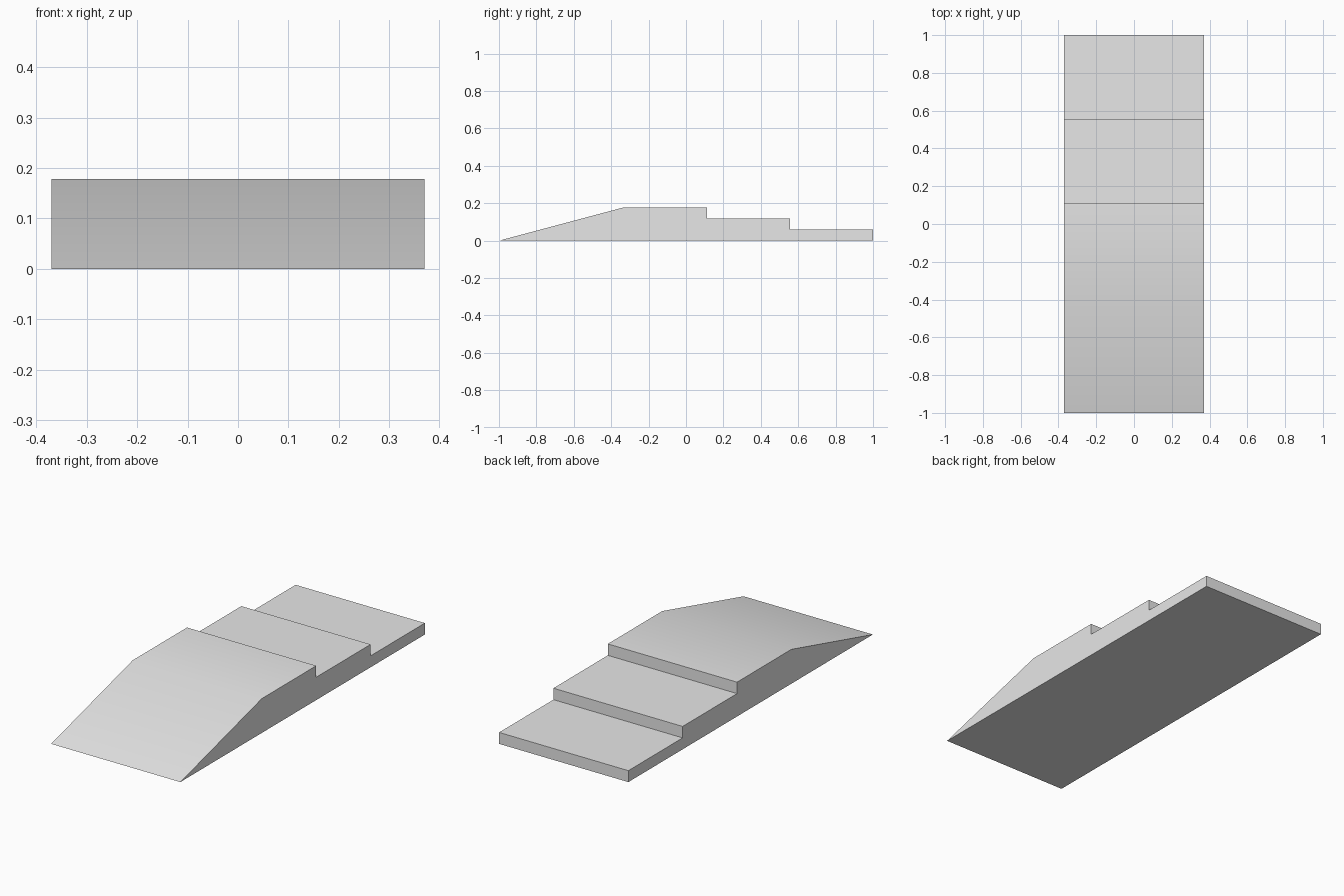
import bpy
import bmesh
import math
from mathutils import Vector

cube = bpy.data.objects.get("Cube")
if cube:
    bpy.data.objects.remove(cube, do_unlink=True)

HALF_WIDTH = 0.37
STEP_RISE = 0.0593
STEP_ENDS = (0.111, 0.556, 1.0)   # back edge of each step, highest first
RAMP_TOP = -0.333

# Plain grey material
grey = bpy.data.materials.new("plain_grey")
grey.use_nodes = True
grey.diffuse_color = (0.8, 0.8, 0.8, 1)
grey.node_tree.nodes["Principled BSDF"].inputs["Base Color"].default_value = (0.8, 0.8, 0.8, 1)

# Side profile: ramp up from the front, then steps down to the back
profile = [(-1, 0), (RAMP_TOP, 3 * STEP_RISE)]
for i, y in enumerate(STEP_ENDS):
    level = 3 - i
    profile += [(y, level * STEP_RISE), (y, (level - 1) * STEP_RISE)]

# Extrude the profile across the width
bm = bmesh.new()
side = bm.faces.new([bm.verts.new((-HALF_WIDTH, y, z)) for y, z in profile])
result = bmesh.ops.extrude_face_region(bm, geom=[side])
moved = [v for v in result["geom"] if isinstance(v, bmesh.types.BMVert)]
bmesh.ops.translate(bm, verts=moved, vec=Vector((2 * HALF_WIDTH, 0, 0)))
bmesh.ops.recalc_face_normals(bm, faces=bm.faces)

mesh = bpy.data.meshes.new("stepped_ramp")
bm.to_mesh(mesh)
bm.free()
mesh.materials.append(grey)
ramp = bpy.data.objects.new("stepped_ramp", mesh)
bpy.context.collection.objects.link(ramp)

# Soften only the shallow bend between ramp and top
bpy.ops.object.select_all(action='DESELECT')
ramp.select_set(True)
bpy.context.view_layer.objects.active = ramp
bpy.ops.object.shade_smooth_by_angle(angle=math.radians(30))
